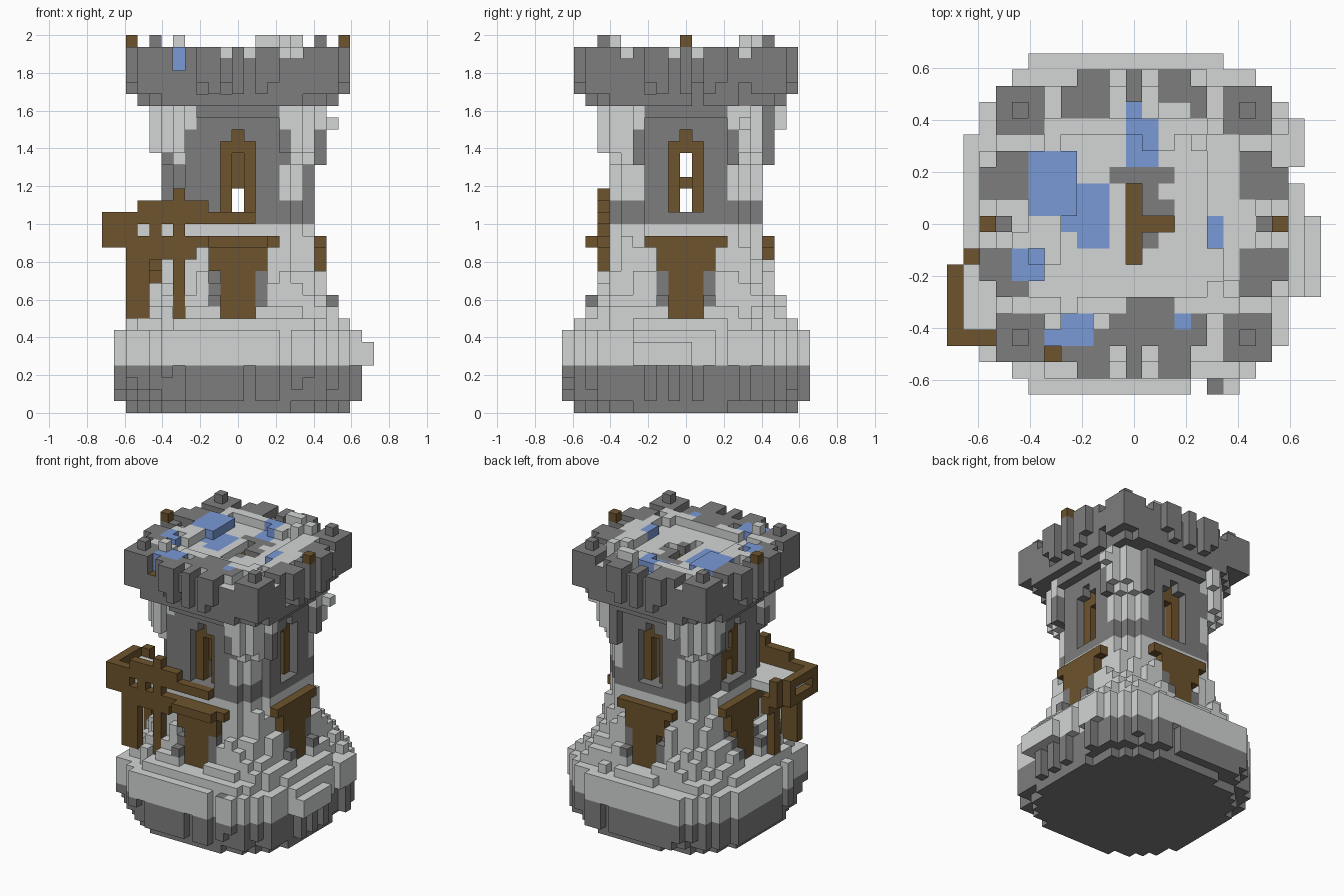
import bpy
import bmesh
import random
from mathutils import Vector, noise

cube = bpy.data.objects.get("Cube")
if cube:
    bpy.data.objects.remove(cube)

UNIT = 1 / 16
LIGHT, DARK, WOOD, BLUE = range(4)


def material(name, colour):
    mat = bpy.data.materials.new(name)
    mat.use_nodes = True
    mat.diffuse_color = (*colour, 1)
    mat.node_tree.nodes["Principled BSDF"].inputs["Base Color"].default_value = (*colour, 1)
    return mat


MATERIALS = [
    material("light stone", (0.65, 0.67, 0.66)),
    material("dark stone", (0.208, 0.208, 0.208)),
    material("brown timber", (0.155, 0.088, 0.027)),
    material("blue slate", (0.19, 0.32, 0.67)),
]

solid = {}    # block position -> (part name, colour)
tops = {}     # block position -> colour of its upper face only
rng = random.Random(4)
SPAN = range(-11, 12)
rough = {(i, j): rng.uniform(-0.55, 0.45) for i in SPAN for j in SPAN}


def put(part, xs, ys, zs, colour):
    """Fill a box of blocks, each range given as (first, last)."""
    for i in range(xs[0], xs[1] + 1):
        for j in range(ys[0], ys[1] + 1):
            for k in range(zs[0], zs[1] + 1):
                solid[i, j, k] = (part, colour)


def inside(i, j, radius, power=4):
    return abs(i) ** power + abs(j) ** power <= max(radius, 0) ** power


def layer(part, k, radius, colour, amount=1.0, power=4):
    """One rounded-square course with a rough edge."""
    for i in SPAN:
        for j in SPAN:
            if inside(i, j, radius + amount * rough[i, j], power):
                c = colour(i, j, k) if callable(colour) else colour
                solid[i, j, k] = (part, c)


def four_sides(t, d):
    """The four places at sideways offset t and distance d from the centre."""
    return [(t, -d), (d, t), (-t, d), (-d, -t)]


# Footing: dark courses rounding outward, then a wider light shelf
layer("footing", 0, 9.5, DARK, 0.4, 2.7)
for k in range(1, 4):
    layer("footing", k, 10.2, DARK, 0.6, 2.6 + 0.5 * k)
for k in range(4, 7):
    layer("shelf", k, 10.3, LIGHT, 0.6, 3.8)
layer("shelf", 7, 9.3, LIGHT, 0.8)
put("shelf", (11, 11), (-4, 0), (4, 5), LIGHT)
tops[5, -10, 6] = DARK


# Tower: sloping foot, narrow waist, flaring neck
def wall_colour(i, j, k):
    t = min(abs(i), abs(j))
    patch = noise.noise(Vector((i, j, k * 0.8)) * 0.33)
    if k < 15:
        return DARK if t <= 2 and 9 <= k <= 12 else LIGHT
    if k in (16, 17) or k == 26:
        return DARK
    if k >= 18 and t <= (4 if 21 <= k <= 23 else 3):
        return DARK
    return DARK if k > 15 and patch > 0.4 else LIGHT


RADII = {8: 8.5, 9: 7.9, 10: 7.5, 11: 7.2, 12: 6.9, 13: 6.7, 14: 6.5, 15: 6.4, 21: 7.1}
for k in range(8, 27):
    radius = RADII.get(k, 6.3 if k < 21 else 7.5)
    layer("tower", k, 8.4 if k == 26 else radius, wall_colour, 0.8)
    if 21 <= k <= 24:
        for t in range(-3, 4):
            for i, j in four_sides(t, 7):
                solid.pop((i, j, k), None)
put("tower", (8, 8), (5, 5), (24, 24), LIGHT)
put("tower", (-4, -4), (8, 8), (24, 25), LIGHT)
put("tower", (-4, -4), (-6, -6), (16, 19), DARK)

# Hollow chamber
for k in range(17, 25):
    for i in SPAN:
        for j in SPAN:
            if inside(i, j, 4):
                solid.pop((i, j, k), None)

# Four tall windows with timber frames
for t in (-1, 0, 1):
    for k in range(17, 24):
        if k == 23 and t:
            continue
        for d in range(5, 9):
            for i, j in four_sides(t, d):
                solid.pop((i, j, k), None)
        if t or k > 21:
            for i, j in four_sides(t, 5):
                solid[i, j, k] = ("window_frame", WOOD)
put("window_frame", (0, 0), (-4, -4), (19, 21), WOOD)
put("window_frame", (-5, -5), (0, 0), (19, 19), WOOD)

# Stepped timber bracket and stone sill below each window
for t in range(-3, 4):
    for k in range(8, 15):
        if abs(t) <= (1 if k < 12 else 2 if k < 14 else 3):
            for d in (8, 9):
                for i, j in four_sides(t, d):
                    solid.pop((i, j, k), None)
            for i, j in four_sides(t, 7):
                solid[i, j, k] = ("bracket", WOOD)
    for i, j in four_sides(t, 6):
        solid[i, j, 15] = ("sill", LIGHT)
put("bracket", (-2, 2), (-8, -8), (14, 14), WOOD)

# Corner balcony: floor, beams, legs and rail
put("balcony_floor", (-10, -4), (-6, -3), (15, 15), LIGHT)
put("balcony_beam", (-9, 2), (-7, -7), (14, 14), WOOD)
put("balcony_beam", (-9, -4), (-7, -7), (13, 13), WOOD)
put("balcony_beam", (-9, -9), (-6, -2), (13, 14), WOOD)
for i, j in ((-9, -7), (-8, -7), (-5, -7), (-9, -3)):
    solid.pop((i, -8, 8), None)
    put("balcony_leg", (i, i), (j, j), (8, 13), WOOD)
put("balcony_rail", (-11, 1), (-7, -7), (16, 16), WOOD)
put("balcony_rail", (-8, -3), (-7, -7), (17, 17), WOOD)
put("balcony_rail", (-11, -11), (-7, -3), (16, 16), WOOD)
put("balcony_rail", (-11, -11), (-7, -3), (14, 14), WOOD)
put("balcony_rail", (-11, -9), (-7, -7), (14, 15), WOOD)
put("balcony_rail", (-10, -10), (-2, -2), (14, 16), WOOD)
put("balcony_rail", (-5, -5), (-7, -7), (15, 18), WOOD)
put("balcony_rail", (-7, -7), (-7, -7), (15, 15), WOOD)
put("balcony_rail", (-11, -11), (-3, -3), (15, 15), WOOD)

# Parapet: corbelled dark ring, pale on top where the gaps are
layer("parapet", 27, 8.3, DARK, 1.0, 5)
for k in (28, 29):
    layer("parapet", k, 8.7, DARK, 0.5, 6)
for i in SPAN:
    for j in SPAN:
        tops[i, j, 29] = LIGHT

# Roof deck: level centre with a raised, broken border
for i in SPAN:
    for j in SPAN:
        d = max(abs(i), abs(j))
        if d <= 7:
            put("roof_deck", (i, i), (j, j), (28, 29), LIGHT)
            if d in (5, 6) and rough[i, j] > -0.3 or d == 7 and rough[i, j] > 0.15:
                solid[i, j, 30] = ("roof_deck", LIGHT)

# Merlons along each side, then the corner blocks with caps
for t in (-4, -3, -2, 0, 2, 3, 4):
    for d in (8, 9) if abs(t) < 4 else (7, 8):
        for i, j in four_sides(t, d):
            put("merlon", (i, i), (j, j), (27 + abs(t) // 3, 30), DARK)
    if abs(t) in (2, 3):
        for i, j in four_sides(t, 7):
            put("merlon", (i, i), (j, j), (29, 30), DARK)
for x in (-7, 7):
    for y in (-7, 7):
        put("corner_block", (x - 1, x + 1), (y - 1, y + 1), (27, 30), DARK)
        put("corner_cap", (x, x), (y, y), (31, 31), DARK)
for x in (-9, 9):
    put("side_peg", (x, x), (0, 0), (31, 31), WOOD)
for i, j in ((-5, -6), (2, 7), (3, 7), (4, 5), (5, 6)):
    put("loose_stone", (i, i), (j, j), (30, 31), LIGHT)

# Dark worn stone on the deck and behind the front merlons
for xs, ys in (((-1, 2), (3, 3)), ((1, 1), (-1, 2)), ((2, 2), (1, 1))):
    put("roof_rubble", xs, ys, (29, 29), DARK)
    for i in range(xs[0], xs[1] + 1):
        for j in range(ys[0], ys[1] + 1):
            tops.pop((i, j, 29))
solid.pop((4, -8, 30))
put("worn_border", (-1, 4), (-7, -6), (30, 30), LIGHT)
put("worn_border", (0, 2), (-5, -5), (30, 30), LIGHT)
for cell, (owner, colour) in solid.items():
    if owner == "worn_border":
        tops[cell] = DARK


# Blue slate: recolour the uppermost block inside each patch
def slate(xs, ys):
    for i in range(xs[0], xs[1] + 1):
        for j in range(ys[0], ys[1] + 1):
            top = max(k for k in range(28, 32) if (i, j, k) in solid)
            solid[i, j, top] = ("roof_slate", BLUE)
            tops.pop((i, j, top), None)


put("roof_slate", (-6, -4), (1, 4), (30, 30), BLUE)
for patch in (((-4, -2), (0, 0)), ((-3, -2), (-1, 2)), ((-3, -3), (1, 2)),
              ((0, 0), (4, 7)), ((1, 1), (4, 6)), ((-7, -6), (-3, -2)),
              ((5, 5), (-1, 0)), ((-4, -3), (-7, -6)), ((3, 3), (-6, -6))):
    slate(*patch)

# Notch in the front parapet with blue behind and a timber sill
put("roof_slate", (-5, -5), (-7, -7), (29, 30), BLUE)
solid.pop((-5, -8, 29), None)
put("parapet", (-5, -5), (-8, -8), (27, 28), DARK)
tops[-5, -8, 28] = WOOD

# Sunken roof beams
for xs, ys in (((0, 0), (-2, 2)), ((1, 2), (0, 0))):
    put("roof_beam", xs, ys, (28, 28), WOOD)
    for i in range(xs[0], xs[1] + 1):
        for j in range(ys[0], ys[1] + 1):
            solid.pop((i, j, 29), None)


# Skin every part with its exposed block faces
def skin(part):
    bm = bmesh.new()
    corners = {}
    for cell, (owner, colour) in solid.items():
        if owner != part:
            continue
        for axis in range(3):
            u, v = (axis + 1) % 3, (axis + 2) % 3
            for side in (-1, 1):
                near = list(cell)
                near[axis] += side
                if tuple(near) in solid:
                    continue
                loop = []
                for a, b in ((-1, -1), (1, -1), (1, 1), (-1, 1))[::side]:
                    p = [2 * c for c in cell]
                    p[axis] += side
                    p[u] += a
                    p[v] += b
                    key = tuple(p)
                    if key not in corners:
                        corners[key] = bm.verts.new(
                            Vector((p[0], p[1], p[2] + 1)) * UNIT / 2)
                    loop.append(corners[key])
                upper = axis == 2 and side == 1
                bm.faces.new(loop).material_index = tops.get(cell, colour) if upper else colour
    mesh = bpy.data.meshes.new(part)
    for mat in MATERIALS:
        mesh.materials.append(mat)
    bm.to_mesh(mesh)
    bm.free()
    bpy.context.collection.objects.link(bpy.data.objects.new(part, mesh))


for part in sorted({owner for owner, _ in solid.values()}):
    skin(part)
